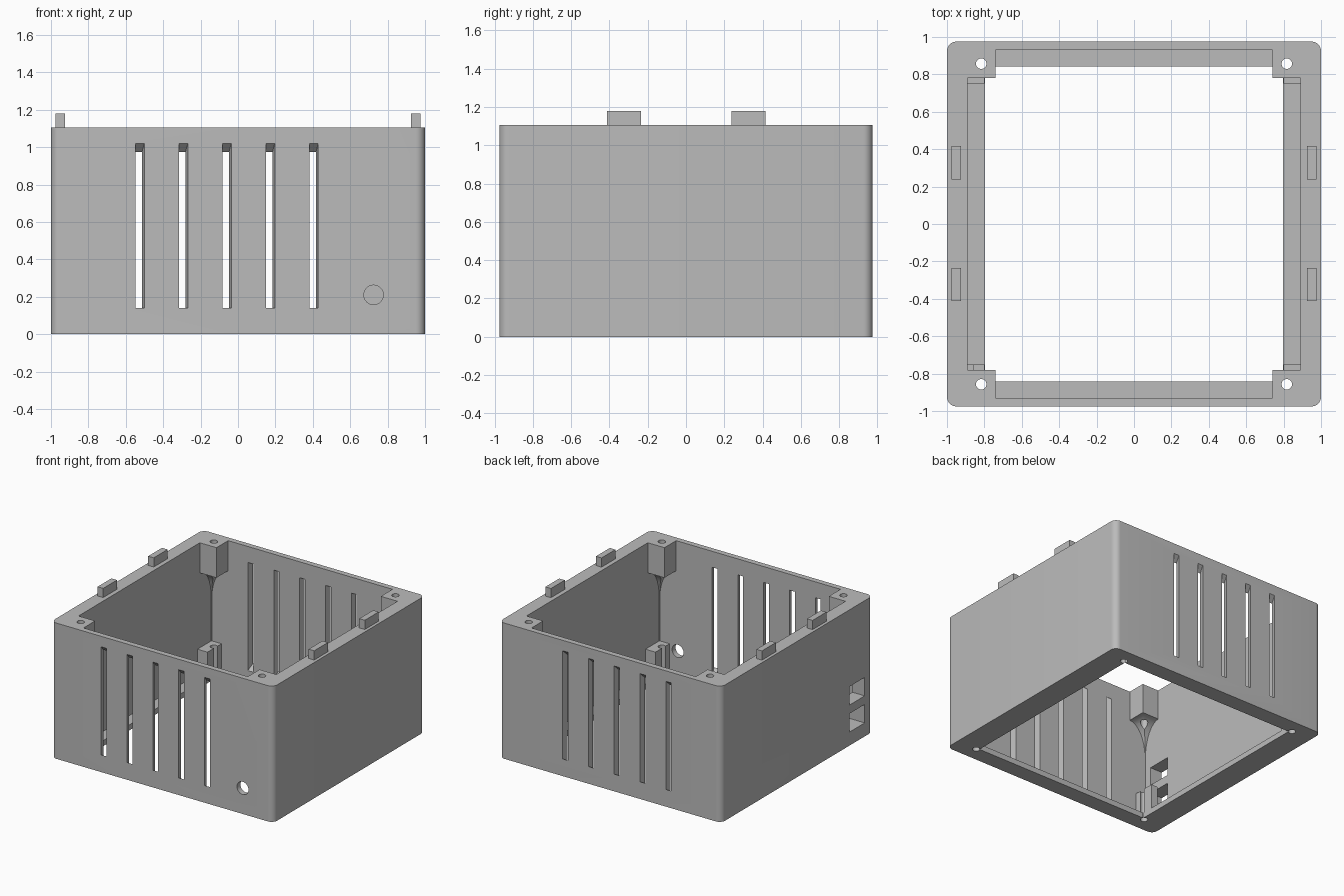
import bpy, bmesh, math

if "Cube" in bpy.data.objects:
    bpy.data.objects.remove(bpy.data.objects["Cube"])

W, D, H = 1.0, 0.975, 1.105      # half width, half depth, height
WX, WY = 0.89, 0.93              # inner wall faces
LIP = 0.045

grey = bpy.data.materials.new("grey_plastic")
grey.diffuse_color = (0.5, 0.5, 0.5, 1)
grey.use_nodes = True
grey.node_tree.nodes["Principled BSDF"].inputs["Base Color"].default_value = grey.diffuse_color


def make(name, bm):
    bmesh.ops.recalc_face_normals(bm, faces=bm.faces)
    me = bpy.data.meshes.new(name)
    bm.to_mesh(me)
    bm.free()
    me.materials.append(grey)
    ob = bpy.data.objects.new(name, me)
    bpy.context.collection.objects.link(ob)
    return ob


def loft(bm, rings):
    rows = [[bm.verts.new(p) for p in r] for r in rings]
    n = len(rows[0])
    for a, b in zip(rows, rows[1:]):
        for i in range(n):
            j = (i + 1) % n
            bm.faces.new((a[i], a[j], b[j], b[i]))
    bm.faces.new(rows[0][::-1])
    bm.faces.new(rows[-1])


def box(bm, x0, x1, y0, y1, z0, z1):
    loft(bm, [[(x0, y0, z), (x1, y0, z), (x1, y1, z), (x0, y1, z)] for z in (z0, z1)])


def cylinder(bm, axis, c, r, h0, h1, n=24):
    rings = []
    for h in (h0, h1):
        ring = []
        for i in range(n):
            t = math.tau * i / n
            u, v = c[0] + r * math.cos(t), c[1] + r * math.sin(t)
            ring.append((u, v, h) if axis == 'z' else (u, h, v))
        rings.append(ring)
    loft(bm, rings)


def cut(target, bm, name):
    cutter = make(name, bm)
    cutter.hide_render = True
    mod = target.modifiers.new(name, 'BOOLEAN')
    mod.operation = 'DIFFERENCE'
    mod.solver = 'EXACT'
    mod.object = cutter
    bpy.context.view_layer.objects.active = target
    bpy.ops.object.modifier_apply(modifier=name)
    bpy.data.objects.remove(cutter)


# Outer block with rounded upright edges
R, SEG = 0.05, 8
outline = []
for k, (sx, sy) in enumerate([(1, 1), (-1, 1), (-1, -1), (1, -1)]):
    for i in range(SEG + 1):
        t = math.pi / 2 * (k + i / SEG)
        outline.append((sx * (W - R) + R * math.cos(t), sy * (D - R) + R * math.sin(t)))
bm = bmesh.new()
loft(bm, [[(x, y, z) for x, y in outline] for z in (0, H)])
case = make("case_body", bm)


# Cavity whose notched corners leave the screw posts and coved bosses
def plan(z, nx, ny):
    q = [(WX, ny), (nx, ny), (nx, WY)]
    pts = []
    for sx, sy in [(1, 1), (-1, 1), (-1, -1), (1, -1)]:
        part = q if sx * sy > 0 else q[::-1]
        pts += [(sx * x, sy * y, z) for x, y in part]
    return pts


FX, FY = 0.887, 0.927
rings = [plan(LIP, 0.80, 0.75), plan(0.25, 0.80, 0.75), plan(0.25, FX, FY)]
for i in range(9):
    t = math.pi / 2 * i / 8
    f = 1 - math.cos(t)
    z = 0.60 + 0.26 * math.sin(t)
    rings.append(plan(z, FX + (0.74 - FX) * f, FY + (0.78 - FY) * f))
rings.append(plan(1.3, 0.74, 0.78))
bm = bmesh.new()
loft(bm, rings)
cut(case, bm, "cavity")

# Floor opening inside the bottom lip
bm = bmesh.new()
box(bm, -0.797, 0.797, -0.842, 0.842, -0.1, 0.1)
cut(case, bm, "floor_opening")

# Slanted ventilation slots, front and back
bm = bmesh.new()
for s in (-1, 1):
    for i in range(5):
        x = -0.525 + 0.2325 * i
        rings = []
        for d in (-0.02, 0.065):
            a, b = x - 0.024 - 0.27 * d, x + 0.024 - 0.27 * d
            y = s * (D - d)
            rings.append([(a, y, 0.14 - d), (b, y, 0.14 - d), (b, y, 1.02 - d), (a, y, 1.02 - d)])
        loft(bm, rings)
cut(case, bm, "vent_slots")

# Screw holes, cable hole and side port windows
bm = bmesh.new()
for sx in (-1, 1):
    for sy in (-1, 1):
        cylinder(bm, 'z', (sx * 0.817, sy * 0.857), 0.028, -0.1, 1.3)
cylinder(bm, 'y', (0.725, 0.21), 0.052, -1.1, -0.9, 32)
cut(case, bm, "round_holes")
bm = bmesh.new()
for z in (0.11, 0.33):
    box(bm, -1.1, -0.86, -0.87, -0.675, z, z + 0.15)
cut(case, bm, "port_windows")

bpy.ops.object.select_all(action='DESELECT')
case.select_set(True)
bpy.context.view_layer.objects.active = case
bpy.ops.object.shade_smooth_by_angle(angle=math.radians(30))

# Locating tabs on the side rims
bm = bmesh.new()
for x in (-0.95, 0.95):
    for y in (-0.324, 0.327):
        box(bm, x - 0.025, x + 0.025, y - 0.089, y + 0.089, H - 0.01, 1.18)
make("locating_tabs", bm)
